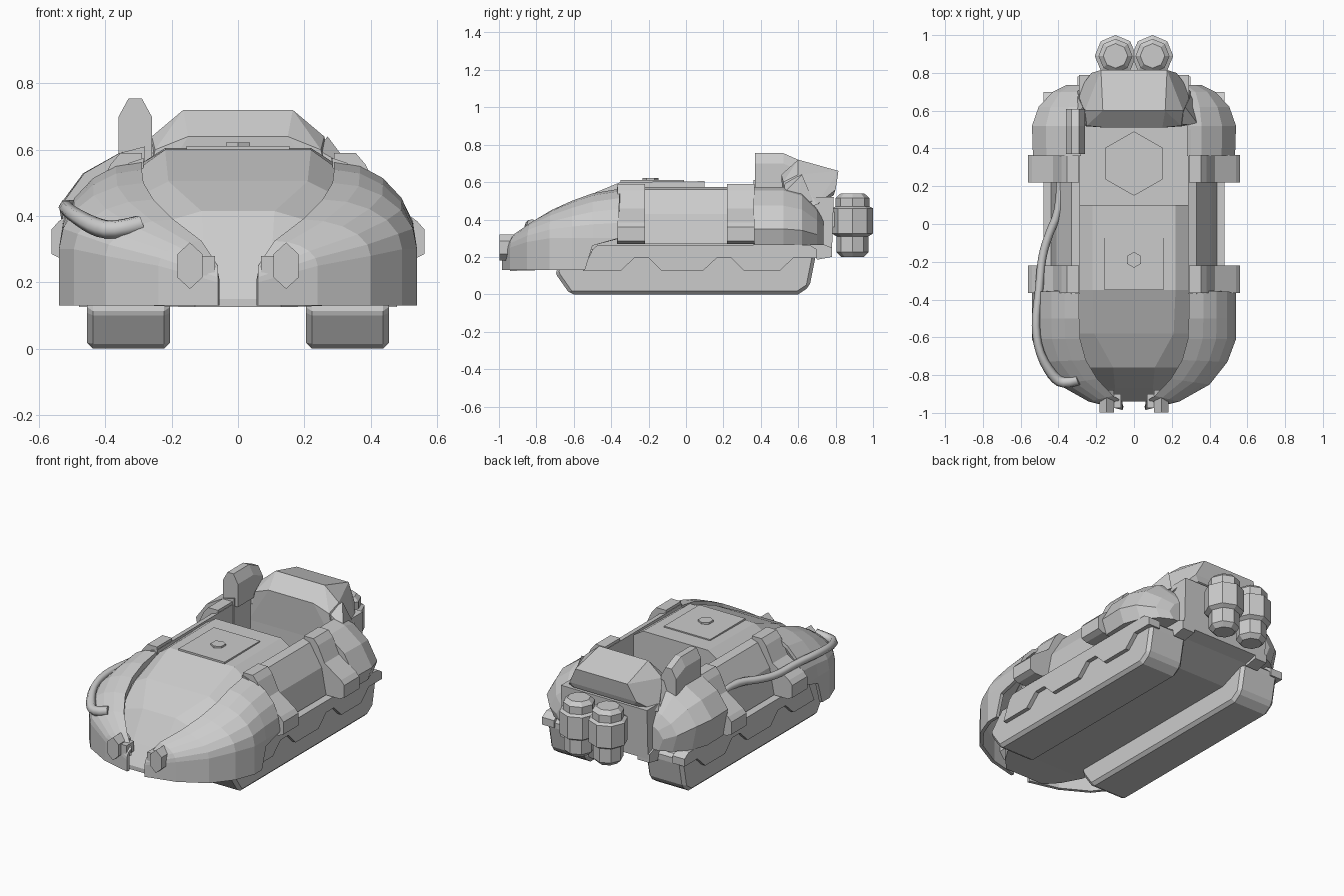
import bpy, bmesh
from math import sin, cos, pi, radians
from mathutils import Vector

if "Cube" in bpy.data.objects:
    bpy.data.objects.remove(bpy.data.objects["Cube"])


def finish(name, bm, mirror=False, bevel=0, solid=0):
    bmesh.ops.remove_doubles(bm, verts=bm.verts, dist=1e-5)
    bmesh.ops.recalc_face_normals(bm, faces=bm.faces)
    me = bpy.data.meshes.new(name)
    bm.to_mesh(me)
    bm.free()
    ob = bpy.data.objects.new(name, me)
    bpy.context.collection.objects.link(ob)
    if solid:
        m = ob.modifiers.new("solid", 'SOLIDIFY')
        m.thickness, m.offset = solid, -1
    if bevel:
        m = ob.modifiers.new("bevel", 'BEVEL')
        m.width, m.segments, m.limit_method = bevel, 1, 'ANGLE'
        m.angle_limit = radians(35)
    if mirror:
        m = ob.modifiers.new("mirror", 'MIRROR')
        m.use_mirror_merge = False
    return ob


def loft(name, rows, ring=True, **kw):
    """Skin a list of sections; ring closes each section and caps the ends."""
    bm = bmesh.new()
    vs = [[bm.verts.new(p) for p in r] for r in rows]
    n = len(rows[0])
    for a, b in zip(vs, vs[1:]):
        for i in range(n if ring else n - 1):
            j = (i + 1) % n
            bm.faces.new((a[i], a[j], b[j], b[i]))
    if ring:
        bm.faces.new(vs[0])
        bm.faces.new(vs[-1])
    return finish(name, bm, **kw)


def prism(name, pts, axis, a, b, **kw):
    """Extrude a profile along x (pts are y,z), y (x,z) or z (x,y)."""
    put = {'x': lambda p, t: (t, p[0], p[1]), 'y': lambda p, t: (p[0], t, p[1]),
           'z': lambda p, t: (p[0], p[1], t)}[axis]
    return loft(name, [[put(p, t) for p in pts] for t in (a, b)], **kw)


def hull(name, pts, **kw):
    bm = bmesh.new()
    for p in pts:
        bm.verts.new(p)
    bmesh.ops.convex_hull(bm, input=bm.verts[:])
    bmesh.ops.dissolve_limit(bm, angle_limit=radians(2), verts=bm.verts[:], edges=bm.edges[:])
    return finish(name, bm, **kw)


def hexagon(cx, cy, rx, ry):
    return [(cx + rx * sin(i * pi / 3) / sin(pi / 3), cy + ry * cos(i * pi / 3)) for i in range(6)]


# Tracks with zigzag skirts
prism("track", [(-.70, .13), (-.69, .10), (-.62, 0), (.60, 0), (.66, .04), (.69, .19), (.69, .24), (-.6, .24)],
      'x', .205, .455, mirror=True, bevel=.018)
zig = [(-.55, .125)]
for y in (-.35, .09, .50):
    zig += [(y, .125), (y + .075, .195)]
    if y < .5:
        zig += [(y + .15, .195), (y + .22, .125)]
prism("track_skirt", zig + [(.70, .195), (.70, .24), (.66, .265), (-.47, .265), (-.50, .24)],
      'x', .40, .48, mirror=True)

# Front hood and nose
rows = []
for y, wt, zt, we, ze, zb in ((.10, .22, .605, .29, .56, .13), (-.35, .22, .60, .29, .55, .13),
                              (-.58, .21, .505, .29, .465, .13), (-.76, .11, .415, .265, .37, .13),
                              (-.87, .10, .255, .20, .23, .127), (-.94, .10, .15, .13, .145, .125)):
    rows.append([(-wt, y, zt), (wt, y, zt), (we, y, ze), (we, y, zb), (-we, y, zb), (-we, y, ze)])
loft("hood", rows)
prism("hood_panel", [(-.155, -.35), (.155, -.35), (.155, -.01), (-.155, -.01)], 'z', .59, .611)
prism("hood_nut", hexagon(0, -.19, .036, .042), 'z', .60, .622)

# Rear hull with cockpit floor
prism("rear_hull", [(.09, .13), (.52, .13), (.70, .20), (.78, .22), (.79, .52), (.52, .52), (.52, .33), (.09, .33)],
      'x', -.29, .29)
prism("seat_pad", hexagon(0, .32, .15, .17), 'z', .32, .34)
prism("rear_fin", [(.62, .26), (.69, .23), (.70, .185), (.78, .20), (.78, .25), (.70, .28)], 'x', .22, .30, mirror=True)

# Cowl behind the cockpit
half = [(.29, .52, .42), (.25, .52, .60), (.15, .51, .64), (.165, .60, .72), (.26, .60, .64),
        (.175, .815, .66), (.225, .80, .56), (.20, .79, .53), (.30, .70, .48)]
hull("cowl", [(s * x, y, z) for x, y, z in half for s in (1, -1)])
hull("cowl_brace", [(.24, .53, .60), (.27, .62, .64), (.345, .52, .54), (.30, .68, .50), (.26, .52, .45), (.34, .60, .48)],
     mirror=True)

# Side walls between the straps
prism("side_wall", [(.285, .575), (.33, .56), (.41, .43), (.44, .27), (.285, .27)], 'y', -.37, .50, mirror=True)

# Rounded front fenders, as shells
inner = [(.29, -.35, .565), (.29, -.50, .54), (.285, -.61, .50), (.255, -.72, .45), (.195, -.82, .39),
         (.11, -.91, .325), (.06, -.94, .25)]
outer = [(.54, -.36, .30), (.54, -.50, .30), (.54, -.61, .30), (.495, -.73, .30), (.40, -.85, .28),
         (.24, -.94, .25), (.06, -.985, .20)]
rows = []
for k, (i, o) in enumerate(zip(inner, outer)):
    i, o = Vector(i), Vector(o)
    r = [(i.x, i.y, i.z - .04)]
    for t in range(6):
        a = t / 5 * pi / 2
        r.append((i.x + (o.x - i.x) * sin(a), i.y + (o.y - i.y) * sin(a), o.z + (i.z - o.z) * cos(a)))
    back = (-.50, -.53, -.61)[k] if k < 3 else o.y
    low = (-.54, -.57, -.61)[k] if k < 3 else o.y
    rows.append(r + [(o.x, back, min(.26, o.z - .01)), (o.x, low, .13)])
loft("front_fender", rows, ring=False, mirror=True, solid=.02)

# Rear side pods, the left one bulkier
for side, name, zs, top in ((1, "rear_pod_right", .35, .575), (-1, "rear_pod_left", .43, .61)):
    rows = []
    for y, xi, xo, f in ((.36, .28, .535, 1), (.52, .28, .54, 1), (.62, .28, .505, .9), (.70, .28, .43, .62),
                         (.735, .24, .36, .45)):
        zi, zo = .27 + (top - .27) * f, .27 + (zs - .27) * f
        w = xo - xi
        r = [(xi, zi), (xi + .3 * w, zi - .02 * f), (xi + .72 * w, zo + .55 * (zi - zo)), (xo, zo),
             (xo - .03, .265), (xi, .265)]
        rows.append([(side * x, y, z) for x, z in r])
    loft(name, rows)

# Straps over the sides
strap = [(.29, .59), (.355, .59), (.385, .555), (.43, .46), (.54, .385), (.562, .36), (.562, .285), (.53, .27), (.29, .27)]
for y, name in ((-.365, "front_strap"), (.22, "rear_strap")):
    prism(name, strap, 'y', y, y + .145, mirror=True)

# Box on the left pod
box = [(-.36, .56), (-.36, .70), (-.33, .755), (-.29, .755), (-.26, .70), (-.26, .56)]
loft("side_box", [[(x, y, z - d * (z > .6)) for x, z in box] for y, d in ((.37, 0), (.52, .0), (.61, .04))])

# Headlights with short stalks
prism("headlight", hexagon(.145, .25, .038, .07), 'y', -.998, -.88, mirror=True)
prism("headlight_stalk", [(.07, .22), (.12, .22), (.12, .28), (.07, .28)], 'y', -.975, -.90, mirror=True)

# Twin tanks, eight-sided
prof = [(.06, .20), (.085, .225), (.085, .31), (.11, .325), (.11, .46), (.09, .47), (.09, .515), (.065, .538)]
for s, name in ((-1, "tank_left"), (1, "tank_right")):
    loft(name, [[(s * .098 + r * cos(k * pi / 4), .89 + r * sin(k * pi / 4), z) for k in range(8)] for r, z in prof])
prism("tank_mount", [(-.13, .76), (.13, .76), (.13, .88), (-.13, .88)], 'z', .36, .44)

# Hose along the left side
path = [(-.39, .23, .44), (-.39, .08, .45), (-.45, -.05, .43), (-.49, -.18, .42), (-.50, -.34, .43), (-.525, -.52, .43),
        (-.505, -.68, .41), (-.43, -.81, .365), (-.37, -.85, .355), (-.295, -.825, .375)]
cu = bpy.data.curves.new("hose", 'CURVE')
cu.dimensions = '3D'
cu.bevel_depth, cu.bevel_resolution, cu.resolution_u = .022, 1, 3
cu.use_fill_caps = True
sp = cu.splines.new('NURBS')
sp.points.add(len(path) - 1)
for p, c in zip(sp.points, path):
    p.co = (*c, 1)
    p.radius = 1.3 if c[1] < -.8 else 1
sp.use_endpoint_u = True
sp.order_u = 3
bpy.context.collection.objects.link(bpy.data.objects.new("hose", cu))
